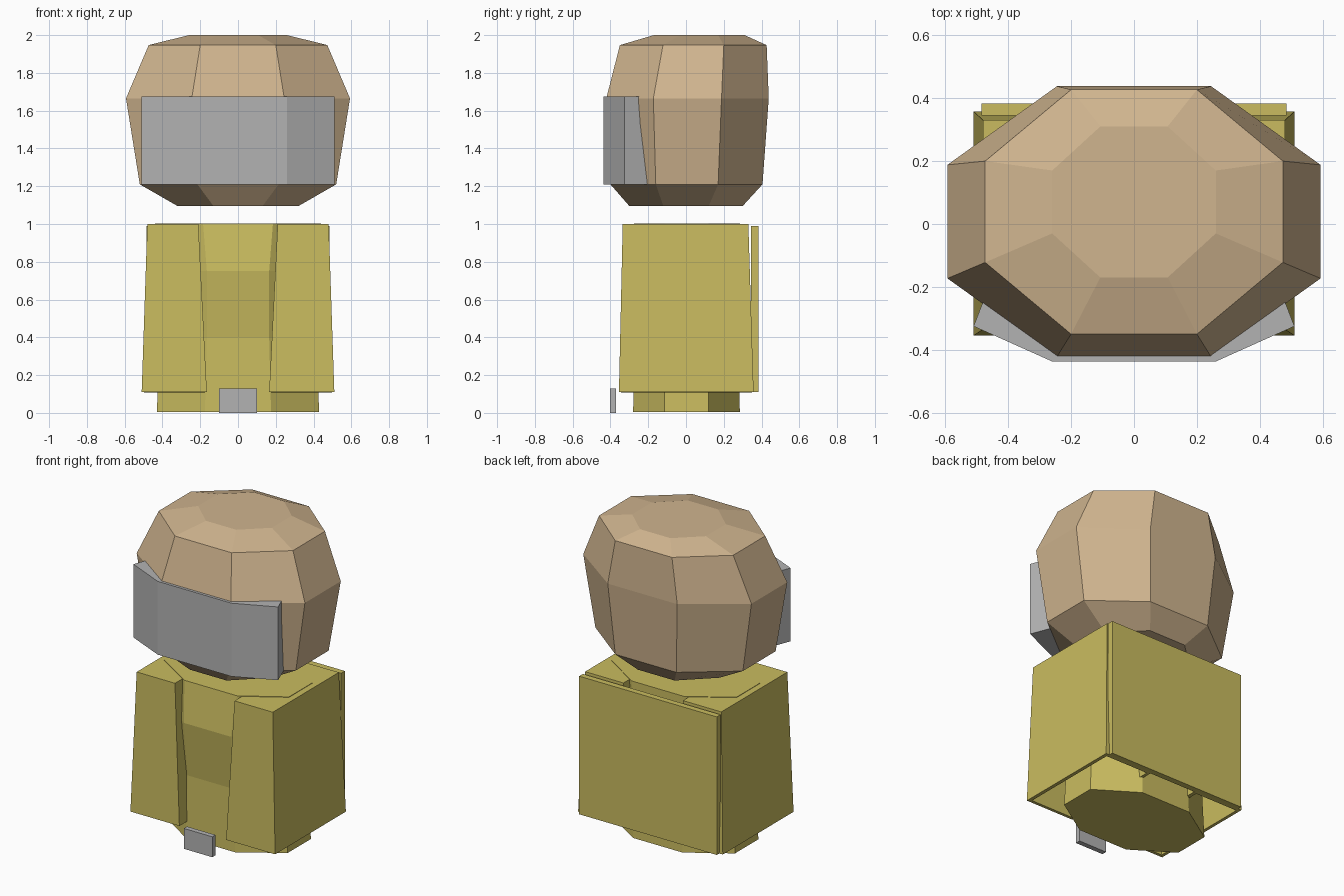
import bpy
import bmesh

if "Cube" in bpy.data.objects:
    bpy.data.objects.remove(bpy.data.objects["Cube"])


def material(name, rgb):
    m = bpy.data.materials.new(name)
    m.diffuse_color = (*rgb, 1)
    m.use_nodes = True
    m.node_tree.nodes["Principled BSDF"].inputs["Base Color"].default_value = m.diffuse_color
    return m


SKIN = material("tan", (0.63, 0.46, 0.275))
CLOTH = material("mustard", (0.585, 0.50, 0.115))
METAL = material("grey", (0.45, 0.45, 0.45))


def loft(name, rings, mat, open_bottom=False):
    """Stack rings of equal point count, capped at both ends."""
    bm = bmesh.new()
    loops = [[bm.verts.new(p) for p in ring] for ring in rings]
    n = len(loops[0])
    for a, b in zip(loops, loops[1:]):
        for i in range(n):
            j = (i + 1) % n
            bm.faces.new((a[i], a[j], b[j], b[i]))
    if not open_bottom:
        bm.faces.new(loops[0][::-1])
    bm.faces.new(loops[-1])
    bmesh.ops.recalc_face_normals(bm, faces=bm.faces)
    mesh = bpy.data.meshes.new(name)
    bm.to_mesh(mesh)
    bm.free()
    mesh.materials.append(mat)
    obj = bpy.data.objects.new(name, mesh)
    bpy.context.collection.objects.link(obj)
    return obj


def octagon(z, hx, fx, y0, y1, s0, s1):
    """hx: half width, fx: half front edge, y0..y1: depth, s0..s1: side edge."""
    return [(x, y, z) for x, y in (
        (-fx, y0), (fx, y0), (hx, s0), (hx, s1),
        (fx, y1), (-fx, y1), (-hx, s1), (-hx, s0))]


def rect(z, x0, x1, y0, y1):
    return [(x0, y0, z), (x1, y0, z), (x1, y1, z), (x0, y1, z)]


def box(name, x0, x1, y0, y1, z0, z1, mat):
    return loft(name, [rect(z, x0, x1, y0, y1) for z in (z0, z1)], mat)


# Head: faceted octagonal helmet shape
loft("head", [
    octagon(1.095, 0.32, 0.13, -0.30, 0.30, -0.12, 0.12),
    octagon(1.21, 0.52, 0.215, -0.40, 0.405, -0.16, 0.17),
    octagon(1.665, 0.593, 0.245, -0.422, 0.438, -0.173, 0.188),
    octagon(1.947, 0.473, 0.20, -0.35, 0.427, -0.122, 0.20),
    octagon(2.0, 0.26, 0.107, -0.17, 0.31, -0.03, 0.17),
], SKIN)

# Visor wrapped over the front of the head
visor = [(-0.51, -0.325), (-0.26, -0.437), (0.26, -0.437),
         (0.51, -0.325), (0.45, -0.17), (-0.45, -0.17)]
loft("visor", [[(x, y, z) for x, y in visor] for z in (1.208, 1.675)], METAL)

# Torso between the coat sides
loft("torso", [
    octagon(0.005, 0.43, 0.175, -0.28, 0.285, -0.115, 0.12),
    octagon(0.4, 0.41, 0.165, -0.27, 0.275, -0.11, 0.115),
    octagon(0.75, 0.43, 0.165, -0.31, 0.285, -0.12, 0.12),
    octagon(1.003, 0.44, 0.185, -0.275, 0.285, -0.115, 0.12),
], CLOTH)

# Coat sides: tapered shells open at the bottom, mirrored
coat = loft("coat_sides", [
    rect(0.11, 0.165, 0.51, -0.355, 0.358),
    rect(1.0, 0.21, 0.48, -0.335, 0.33),
], CLOTH, open_bottom=True)
wall = coat.modifiers.new("wall", 'SOLIDIFY')
wall.thickness = 0.03
wall.offset = -1
coat.modifiers.new("mirror", 'MIRROR')

# Back panel and buckle
box("back_panel", -0.485, 0.485, 0.345, 0.383, 0.11, 0.99, CLOTH)
box("buckle", -0.10, 0.10, -0.402, -0.37, 0.0, 0.13, METAL)
